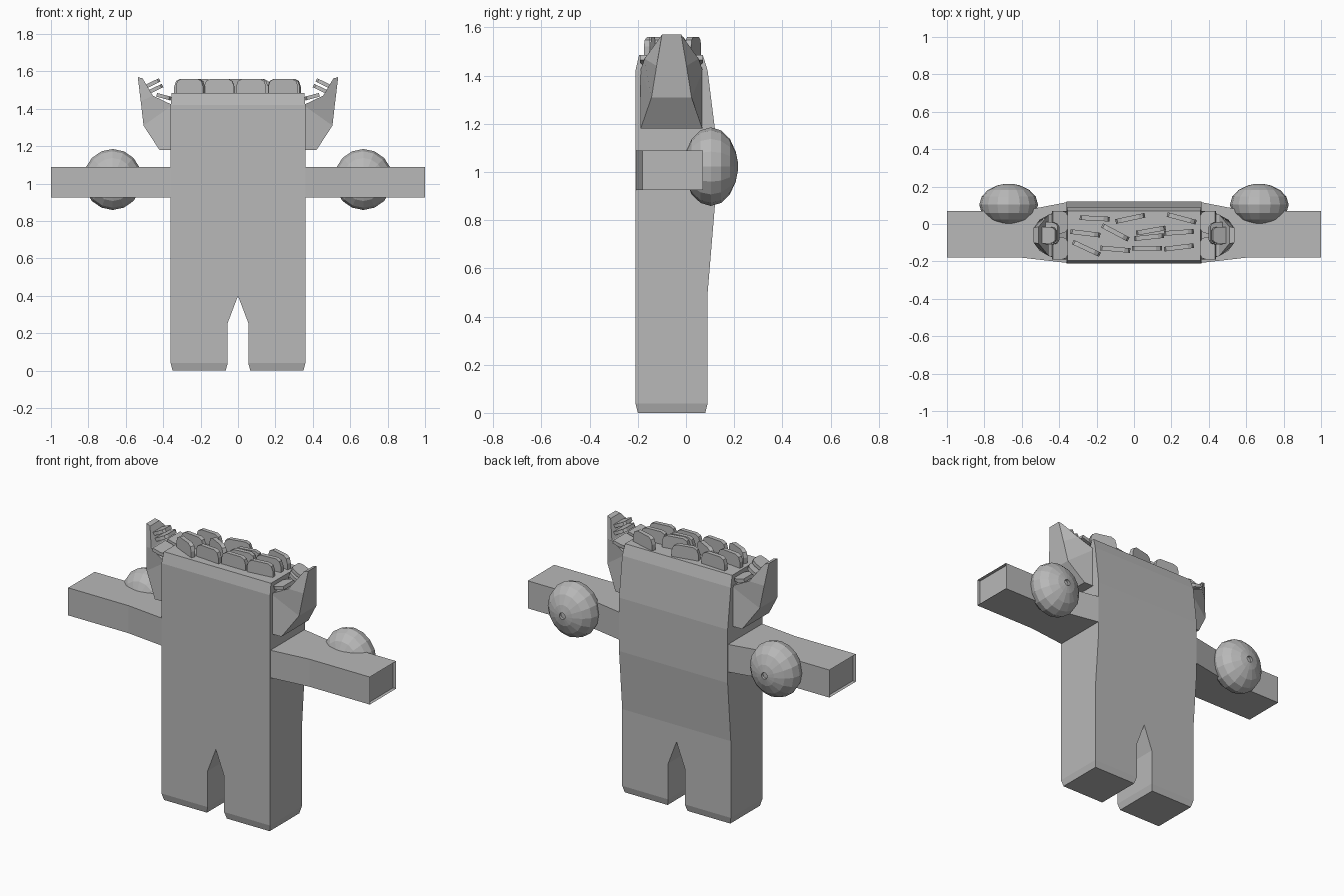
import bpy, bmesh, math
from mathutils import Matrix, Vector

if "Cube" in bpy.data.objects:
    bpy.data.objects.remove(bpy.data.objects["Cube"])

grey = bpy.data.materials.new("mid_grey")
grey.diffuse_color = (0.48, 0.48, 0.48, 1)
grey.use_nodes = True
grey.node_tree.nodes["Principled BSDF"].inputs["Base Color"].default_value = grey.diffuse_color


def finish(name, bm, mirror=False):
    """Turn a bmesh into a flat shaded grey object, optionally mirrored in x."""
    bmesh.ops.recalc_face_normals(bm, faces=bm.faces)
    me = bpy.data.meshes.new(name)
    bm.to_mesh(me)
    bm.free()
    me.materials.append(grey)
    ob = bpy.data.objects.new(name, me)
    bpy.context.collection.objects.link(ob)
    if mirror:
        ob.modifiers.new("Mirror", 'MIRROR')
    return ob


def loft(rings):
    """Skin a list of equal length rings and cap both ends."""
    bm = bmesh.new()
    vs = [[bm.verts.new(p) for p in r] for r in rings]
    n = len(vs[0])
    for a, b in zip(vs, vs[1:]):
        for i in range(n):
            j = (i + 1) % n
            bm.faces.new((a[i], a[j], b[j], b[i]))
    bm.faces.new(vs[0])
    bm.faces.new(vs[-1])
    return bm


# Body with legs: half sections (z, inner x, outer x, front y, back y)
sections = [
    (0, .066, .35, -.20, .08), (.04, .055, .36, -.21, .09),
    (.255, .055, .36, -.21, .09), (.40, 0, .36, -.21, .09),
    (.50, 0, .36, -.21, .09), (.86, 0, .36, -.21, .12),
    (1.18, 0, .36, -.21, .12), (1.42, 0, .36, -.21, .09),
    (1.485, 0, .355, -.195, .07)]
bm = loft([[(a, f, z), (b, f, z), (b, k, z), (a, k, z)]
           for z, a, b, f, k in sections])
centre = [f for f in bm.faces if all(abs(v.co.x) < 1e-6 for v in f.verts)]
bmesh.ops.delete(bm, geom=centre, context='FACES')
finish("body", bm, True)

# Arms with a recessed end
bm = loft([[(x, f, .925), (x, k, .925), (x, k, 1.09), (x, f, 1.09)]
           for x, f, k in [(.34, -.21, .12), (.60, -.18, .07), (1.0, -.18, .07)]])
end = max(bm.faces, key=lambda f: f.calc_center_median().x)
bmesh.ops.inset_region(bm, faces=[end], thickness=.018)
bmesh.ops.translate(bm, verts=end.verts, vec=(-.02, 0, 0))
finish("arm", bm, True)

# Faceted balls behind the arms, each with a small dimple
prof = []
for i in range(1, 8):
    a = -math.pi / 2 + math.pi * i / 8
    prof.append((math.cos(a), .112 * math.sin(a)))
prof = [(.12, -.112)] + prof + [(.12, .112), (.12, .097)]
bm = loft([[(.67 + .157 * r * math.cos(t), .103 + y, 1.022 + .163 * r * math.sin(t))
            for t in [math.tau * k / 16 for k in range(16)]] for r, y in prof])
finish("arm_ball", bm, True)

# Ear shaped side cups: inner (x, z, half depth), then outer
cup = [((.35, 1.18, .13), (.42, 1.18, .128)),
       ((.35, 1.42, .13), (.505, 1.31, .083)),
       ((.455, 1.47, .112), (.52, 1.44, .062)),
       ((.51, 1.562, .045), (.536, 1.57, .04))]
bm = loft([[(i[0], -.06 - i[2], i[1]), (i[0], -.06 + i[2], i[1]),
            (o[0], -.06 + o[2], o[1]), (o[0], -.06 - o[2], o[1])] for i, o in cup])
finish("side_cup", bm, True)


def plate(w, h, t):
    """Thin upright plate with rounded upper corners, standing on z = 0."""
    c, d = w / 2, h
    out = [(-c, 0), (c, 0), (c, d * .6), (c * .88, d * .88), (c * .6, d),
           (-c * .6, d), (-c * .88, d * .88), (-c, d * .6)]
    return loft([[(x, y, z) for x, z in out] for y in (-t / 2, t / 2)])


# Plates on top of the body: x, y, turn in degrees
top_plates = [
    (-.21, .03, -3), (-.02, .03, 12), (.255, .03, -15),
    (-.26, -.05, -7), (-.10, -.045, -28), (.09, -.035, 10), (.08, -.07, 6),
    (.24, -.045, 4), (-.255, -.13, -25), (-.10, -.135, -5),
    (.07, -.13, 0), (.24, -.125, 7)]
for x, y, a in top_plates:
    bm = plate(.16, .10, .025)
    bm.transform(Matrix.Translation((x, y, 1.46)) @ Matrix.Rotation(math.radians(a), 4, 'Z'))
    finish("top_plate", bm)

# Plates inside the cups: root x, y, z, direction (x, z), width, length
cup_plates = [
    (.50, -.06, 1.515, (-.87, .42), .09, .09),
    (.485, -.05, 1.485, (-.87, .42), .12, .09),
    (.435, -.13, 1.475, (-.92, -.25), .12, .08),
    (.435, .01, 1.475, (-.92, -.25), .12, .08)]
for x, y, z, d, w, l in cup_plates:
    up = Vector((d[0], 0, d[1])).normalized()
    side = Vector((0, 1, 0))
    rot = Matrix((side, up.cross(side), up)).transposed().to_4x4()
    bm = plate(w, l, .02)
    bm.transform(Matrix.Translation((x, y, z)) @ rot)
    finish("cup_plate", bm, True)
